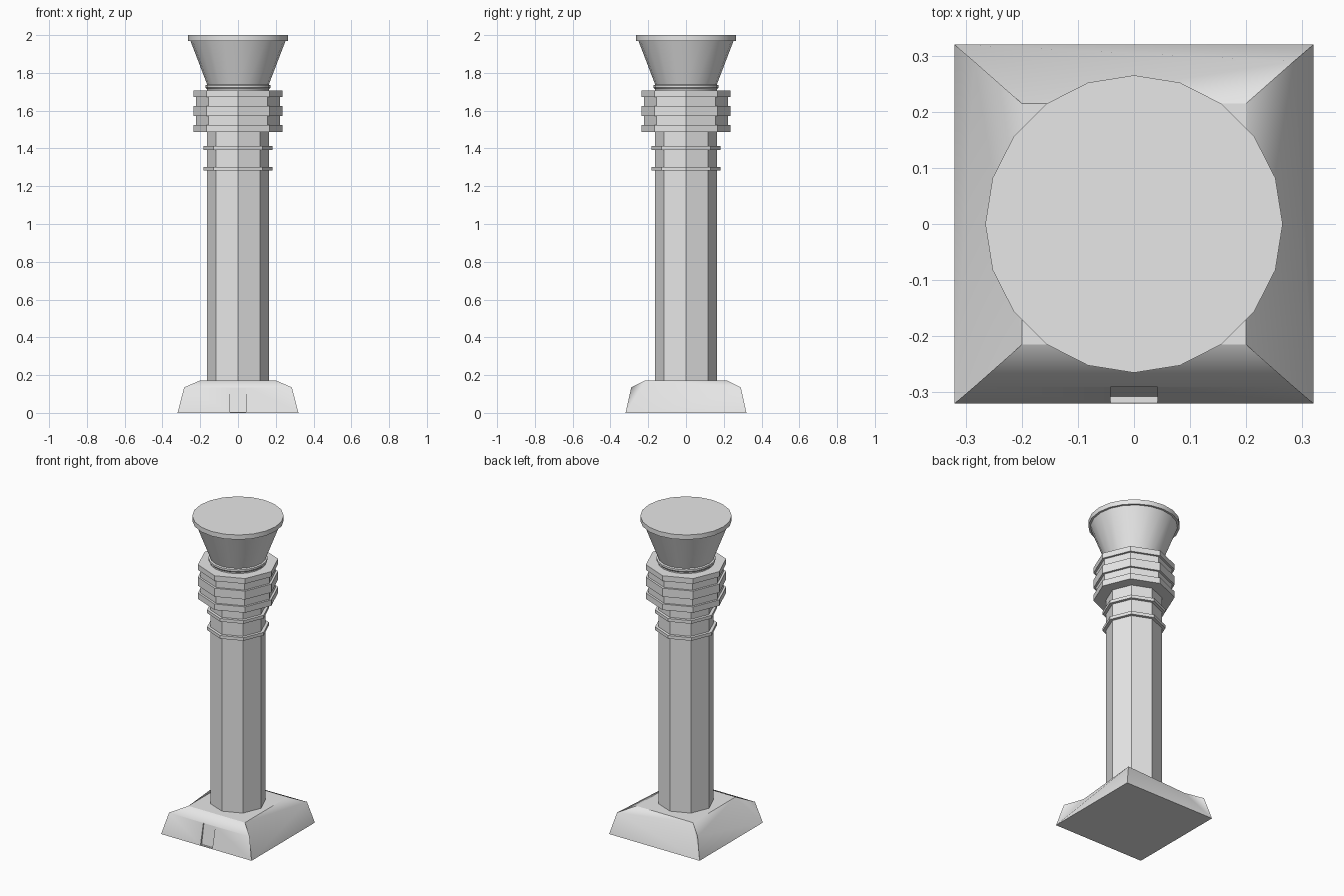
import bpy, bmesh, math

cube = bpy.data.objects.get("Cube")
if cube:
    bpy.data.objects.remove(cube, do_unlink=True)

stone = bpy.data.materials.new("grey_stone")
stone.use_nodes = True
grey = (0.8, 0.8, 0.8, 1)
stone.diffuse_color = grey
stone.node_tree.nodes["Principled BSDF"].inputs["Base Color"].default_value = grey


def make_object(name, bm):
    bmesh.ops.recalc_face_normals(bm, faces=bm.faces)
    mesh = bpy.data.meshes.new(name)
    bm.to_mesh(mesh)
    bm.free()
    mesh.materials.append(stone)
    obj = bpy.data.objects.new(name, mesh)
    bpy.context.collection.objects.link(obj)
    bpy.ops.object.select_all(action='DESELECT')
    obj.select_set(True)
    bpy.context.view_layer.objects.active = obj
    return obj


def turned(name, profile, sides, smooth=False):
    """Closed solid turned from (radius, height) points, with a corner on each axis."""
    bm = bmesh.new()
    rings = []
    for r, z in profile:
        rings.append([bm.verts.new((r * math.cos(math.tau * i / sides),
                                    r * math.sin(math.tau * i / sides), z))
                      for i in range(sides)])
    for low, high in zip(rings, rings[1:]):
        for i in range(sides):
            j = (i + 1) % sides
            bm.faces.new((low[i], low[j], high[j], high[i]))
    bm.faces.new(rings[0])
    bm.faces.new(rings[-1])
    obj = make_object(name, bm)
    if smooth:
        bpy.ops.object.shade_smooth_by_angle(angle=math.radians(25))
    return obj


def square_base():
    """Plinth with steep walls rolling over to a flat top."""
    bm = bmesh.new()
    levels = [(0.32, 0.32, 0), (0.285, 0.29, 0.135), (0.2, 0.215, 0.172)]
    signs = [(-1, -1), (1, -1), (1, 1), (-1, 1)]
    bottom, middle, top = [[bm.verts.new((sx * x, sy * y, z)) for sx, sy in signs]
                           for x, y, z in levels]
    bm.faces.new(bottom)
    bm.faces.new(top)
    for i in range(4):
        j = (i + 1) % 4
        if i == 0:
            # front wall stays straight around the doorway
            walls = [(bottom[i], bottom[j], middle[j], middle[i]),
                     (middle[i], middle[j], top[j], top[i])]
        else:
            # other walls fold diagonally from one shoulder to the far top corner
            a, b = (j, i) if i == 1 else (i, j)
            walls = [(middle[a], top[a], top[b]), (middle[a], top[b], bottom[b]),
                     (bottom[b], top[b], middle[b]), (middle[a], bottom[b], bottom[a])]
        for wall in walls:
            bm.faces.new(wall).smooth = True
    # crisp corners and rims, soft shoulders
    corners = [{low[i], high[i]} for i in range(4)
               for low, high in ((bottom, middle), (middle, top))]
    for edge in bm.edges:
        ends = set(edge.verts)
        if ends in corners or ends <= set(bottom) or ends <= set(top):
            edge.smooth = False
    return make_object("base", bm)


# Base with a shallow doorway cut into the front
base = square_base()
bm = bmesh.new()
outline = [(-0.36, 0.004), (-0.307, 0.004), (-0.284, 0.133), (-0.36, 0.133)]
sides = [[bm.verts.new((x, y, z)) for y, z in outline] for x in (-0.042, 0.042)]
for side in sides:
    bm.faces.new(side)
for i in range(4):
    j = (i + 1) % 4
    bm.faces.new((sides[0][i], sides[0][j], sides[1][j], sides[1][i]))
cutter = make_object("doorway_cutter", bm)
cutter.hide_render = True
cut = base.modifiers.new("doorway", 'BOOLEAN')
cut.operation = 'DIFFERENCE'
cut.object = cutter
bpy.context.view_layer.objects.active = base
bpy.ops.object.modifier_apply(modifier=cut.name)
bpy.data.objects.remove(cutter, do_unlink=True)

# Eight-sided shaft and its two thin bands
turned("shaft", [(0.163, 0.165), (0.163, 1.5)], 8)
for name, z in (("lower_band", 1.283), ("upper_band", 1.392)):
    turned(name, [(0.182, z), (0.182, z + 0.02)], 8)

# Stepped collar: wide and narrow courses in turn
wide, narrow = 0.236, 0.222
courses = [1.487, 1.525, 1.572, 1.626, 1.672, 1.706]
collar = []
for k, (low, high) in enumerate(zip(courses, courses[1:])):
    r = narrow if k % 2 else wide
    collar += [(r, low), (r, high)]
turned("collar", collar, 8)

# Flared head with neck ring and rim
turned("flared_head", [(0.165, 1.7), (0.165, 1.714), (0.172, 1.722), (0.172, 1.734),
                       (0.163, 1.738), (0.252, 1.97), (0.265, 1.97), (0.265, 2.0)],
       20, smooth=True)
